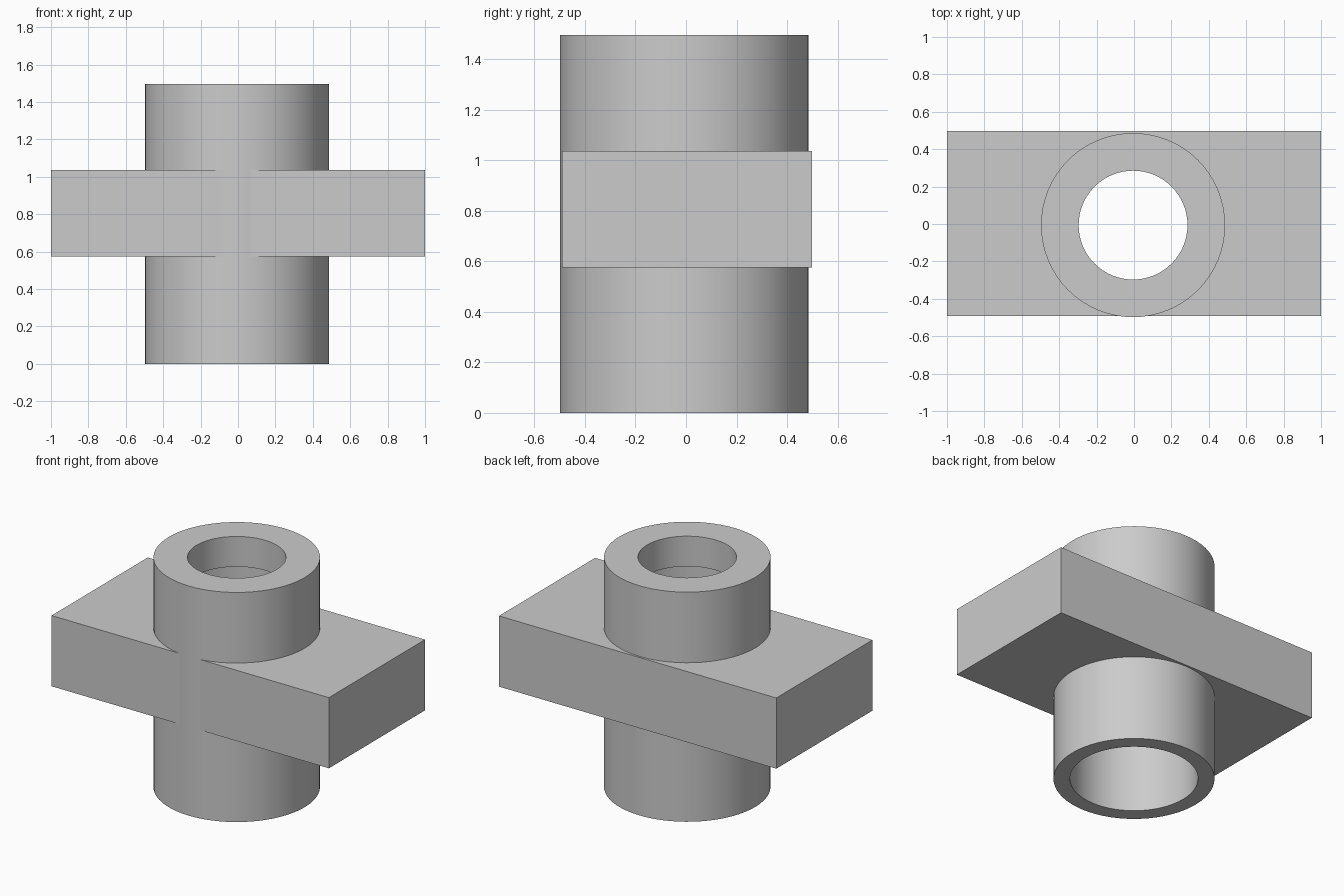
import bpy, bmesh, math
from mathutils import Matrix, Vector

cube = bpy.data.objects.get("Cube")
if cube:
    bpy.data.objects.remove(cube, do_unlink=True)

SEGMENTS = 64
AXIS = Vector((-0.005, -0.006, 0))

# Plain grey finish
grey = bpy.data.materials.new("grey")
grey.use_nodes = True
grey.diffuse_color = (0.6, 0.6, 0.6, 1)
grey.node_tree.nodes["Principled BSDF"].inputs["Base Color"].default_value = (0.6, 0.6, 0.6, 1)


def add_object(name, bm):
    bmesh.ops.recalc_face_normals(bm, faces=bm.faces)
    mesh = bpy.data.meshes.new(name)
    bm.to_mesh(mesh)
    bm.free()
    mesh.materials.append(grey)
    obj = bpy.data.objects.new(name, mesh)
    bpy.context.collection.objects.link(obj)
    return obj


def lathe(name, profile):
    """Turn a closed (radius, height) profile around the vertical axis."""
    bm = bmesh.new()
    rings = []
    for i in range(SEGMENTS):
        a = 2 * math.pi * i / SEGMENTS
        rings.append([bm.verts.new(AXIS + Vector((r * math.cos(a), r * math.sin(a), z)))
                      for r, z in profile])
    n = len(profile)
    for i in range(SEGMENTS):
        here, there = rings[i], rings[(i + 1) % SEGMENTS]
        for k in range(n):
            m = (k + 1) % n
            bm.faces.new((here[k], there[k], there[m], here[m]))
    return add_object(name, bm)


# Tube: wide bore from below, narrower opening through the top lip
tube = lathe("tube", [(0.492, 0), (0.492, 1.497), (0.291, 1.497),
                      (0.291, 1.3), (0.391, 1.3), (0.391, 0)])

# Cross plate through the tube
bm = bmesh.new()
bmesh.ops.create_cube(bm, size=1)
bmesh.ops.transform(bm, verts=bm.verts, matrix=Matrix.Translation((0, 0.003, 0.806))
                    @ Matrix.Diagonal((2, 0.99, 0.461, 1)))
plate = add_object("cross_plate", bm)

# Helper that clears the plate out of the bore
bm = bmesh.new()
bmesh.ops.create_cone(bm, cap_ends=True, segments=SEGMENTS, radius1=0.44, radius2=0.44,
                      depth=2, matrix=Matrix.Translation(AXIS + Vector((0, 0, 0.8))))
cutter = add_object("bore_cutter", bm)
cutter.hide_render = True

cut = plate.modifiers.new("bore", "BOOLEAN")
cut.operation = "DIFFERENCE"
cut.solver = "EXACT"
cut.object = cutter
bpy.ops.object.select_all(action="DESELECT")
plate.select_set(True)
bpy.context.view_layer.objects.active = plate
bpy.ops.object.modifier_apply(modifier=cut.name)
bpy.data.objects.remove(cutter, do_unlink=True)

# Smooth round walls, sharp rims
plate.select_set(False)
tube.select_set(True)
bpy.context.view_layer.objects.active = tube
bpy.ops.object.shade_smooth_by_angle(angle=math.radians(30))
